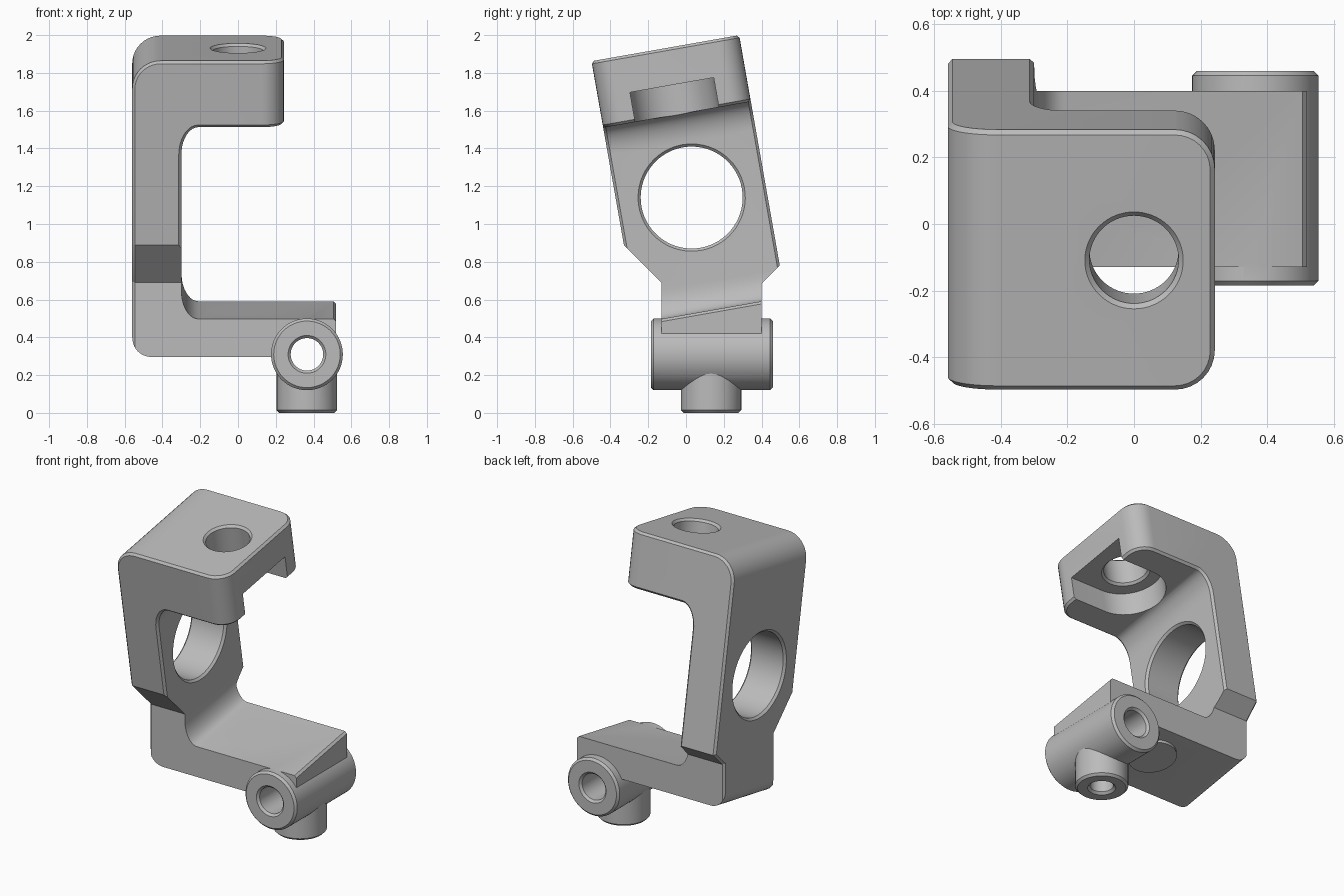
import bpy, bmesh, math
from mathutils import Matrix, Vector

cube = bpy.data.objects.get("Cube")
if cube:
    bpy.data.objects.remove(cube, do_unlink=True)

# One grey material
grey = bpy.data.materials.new("plain_grey")
grey.use_nodes = True
colour = (0.5, 0.5, 0.5, 1)
grey.diffuse_color = colour
grey.node_tree.nodes["Principled BSDF"].inputs["Base Color"].default_value = colour

# Frame of the leaning clamp body
LEAN = Matrix.Translation((0, 0.03, 1.14)) @ Matrix.Rotation(math.radians(10), 4, 'X')
ALONG_X = Matrix.Rotation(math.radians(90), 4, 'Y')
ALONG_Y = Matrix.Rotation(math.radians(-90), 4, 'X')
CHAMFER = 0.014


def at(x, y, z):
    return Matrix.Translation((x, y, z))


def arc(cx, cy, rx, ry, start, end, steps=10):
    angles = [math.radians(start + (end - start) * i / steps) for i in range(steps + 1)]
    return [(cx + rx * math.cos(a), cy + ry * math.sin(a)) for a in angles]


def finish(name, bm, matrix):
    bmesh.ops.recalc_face_normals(bm, faces=bm.faces)
    bm.transform(matrix)
    mesh = bpy.data.meshes.new(name)
    bm.to_mesh(mesh)
    bm.free()
    mesh.materials.append(grey)
    obj = bpy.data.objects.new(name, mesh)
    bpy.context.collection.objects.link(obj)
    return obj


def prism(points, place, depth):
    """Profile placed in space by a function, then pushed along a vector."""
    bm = bmesh.new()
    face = bm.faces.new([bm.verts.new(place(a, b)) for a, b in points])
    new = bmesh.ops.extrude_face_region(bm, geom=[face])["geom"]
    bmesh.ops.translate(bm, vec=depth, verts=[v for v in new if isinstance(v, bmesh.types.BMVert)])
    bmesh.ops.recalc_face_normals(bm, faces=bm.faces)
    return bm


def bevel(bm, edges, size, segments=1):
    bmesh.ops.bevel(bm, geom=edges, offset=size, segments=segments, profile=0.5,
                    affect='EDGES', clamp_overlap=False)


def lathe(name, profile, matrix, steps=64):
    """Turn (radius, height) points around z."""
    bm = bmesh.new()
    verts = [bm.verts.new((r, 0, h)) for r, h in profile]
    edges = [bm.edges.new(pair) for pair in zip(verts, verts[1:])]
    bmesh.ops.spin(bm, geom=verts + edges, cent=(0, 0, 0), axis=(0, 0, 1),
                   angle=math.tau, steps=steps)
    bmesh.ops.remove_doubles(bm, verts=bm.verts, dist=1e-5)
    return finish(name, bm, matrix)


def drum(name, r, half, matrix):
    c = CHAMFER
    return lathe(name, [(0, -half), (r - c, -half), (r, c - half),
                        (r, half - c), (r - c, half), (0, half)], matrix)


def bore(r, half, matrix):
    """Cutter for a through hole with chamfered mouths."""
    c, far = CHAMFER, half + 0.02
    return lathe("bore", [(0, -far), (r + c, -far), (r + c, -half), (r, c - half),
                          (r, half - c), (r + c, half), (r + c, far), (0, far)], matrix)


def combine(target, other, operation):
    mod = target.modifiers.new("combine", 'BOOLEAN')
    mod.object, mod.operation, mod.solver = other, operation, 'EXACT'
    graph = bpy.context.evaluated_depsgraph_get()
    mesh = bpy.data.meshes.new_from_object(target.evaluated_get(graph))
    target.modifiers.clear()
    target.data = mesh
    bpy.data.objects.remove(other, do_unlink=True)


# C-shaped clamp body with rounded jaw corners and chamfered rims
half_width = 0.397
profile = (arc(-0.46, -0.703, 0.1, 0.1, 180, 270)
           + [(0.52, -0.803), (0.52, -0.605)]
           + arc(-0.21, -0.455, 0.09, 0.15, 270, 180)
           + arc(-0.21, 0.296, 0.09, 0.15, 180, 90)
           + [(0.243, 0.446), (0.243, 0.803)]
           + arc(-0.41, 0.653, 0.15, 0.15, 90, 180))
bm = prism(profile, lambda x, z: (x, -half_width, z), Vector((0, 2 * half_width, 0)))
jaw_corners = [e for e in bm.edges
               if all(abs(v.co.x - 0.243) < 1e-4 for v in e.verts)
               and abs(e.verts[0].co.y - e.verts[1].co.y) < 1e-4]
bevel(bm, jaw_corners, 0.12, 8)
bm.normal_update()
bevel(bm, [e for e in bm.edges if e.calc_face_angle(0) > 0.6], CHAMFER)
body = finish("clamp_body", bm, LEAN)

# Side outline: narrow upright foot widening at 45 degrees
outline = [(-0.13, 0.1), (-0.13, 0.69), (-0.93, 1.49), (-0.93, 2.3),
           (1, 2.3), (1, 1.285), (0.4, 0.685), (0.4, 0.1)]
bm = prism(outline, lambda y, z: (-0.5605, y, z), Vector((1.3, 0, 0)))
bevel(bm, [e for e in bm.edges if all(v.co.x < -0.5 for v in e.verts)], CHAMFER)
combine(body, finish("side_outline", bm, Matrix()), 'INTERSECT')

# Round-ended slot under the top jaw
slot = arc(0, 0, 0.225, 0.225, 90, 270, 24) + [(0.6, -0.225), (0.6, 0.225)]
bm = prism(slot, lambda x, y: (x, y, 0.35), Vector((0, 0, 0.255)))
combine(body, finish("jaw_slot", bm, LEAN), 'DIFFERENCE')

# Pivot tube and the boss below it
pivot = at(0.365, 0.1375, 0.31)
combine(body, drum("pivot_tube", 0.19, 0.3225, pivot @ ALONG_Y), 'UNION')
combine(body, drum("lower_boss", 0.16, 0.155, at(0.365, 0.1325, 0.155)), 'UNION')

# Holes: two jaw holes, column window, pivot bore, boss bore
for height in (0.704, -0.704):
    combine(body, bore(0.134, 0.099, LEAN @ at(0, 0, height)), 'DIFFERENCE')
combine(body, bore(0.27, 0.13, LEAN @ at(-0.43, 0, 0) @ ALONG_X), 'DIFFERENCE')
combine(body, bore(0.086, 0.3225, pivot @ ALONG_Y), 'DIFFERENCE')
boss_bore = [(0, -0.05), (0.085, -0.05), (0.085, 0), (0.07, 0.015), (0.07, 0.31), (0, 0.31)]
combine(body, lathe("boss_bore", boss_bore, at(0.365, 0.1325, 0)), 'DIFFERENCE')

# Smooth curved walls, keep edges sharp
bpy.ops.object.select_all(action='DESELECT')
body.select_set(True)
bpy.context.view_layer.objects.active = body
bpy.ops.object.shade_smooth_by_angle(angle=math.radians(25))
